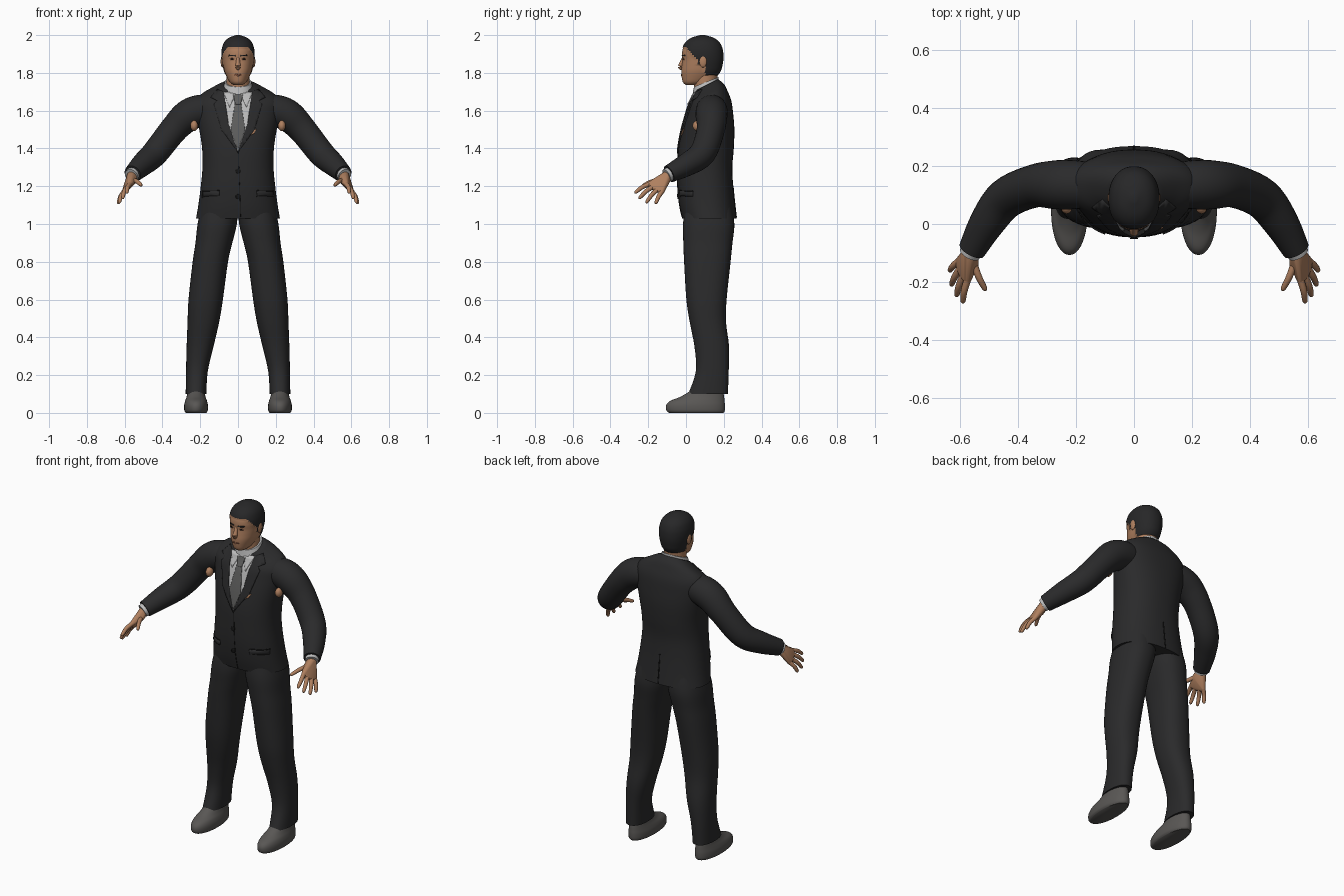
import bpy, bmesh
from math import cos, sin, pi, radians
from mathutils import Vector, Matrix
from mathutils.bvhtree import BVHTree

if "Cube" in bpy.data.objects:
    bpy.data.objects.remove(bpy.data.objects["Cube"])


def material(name, r, g, b):
    m = bpy.data.materials.new(name)
    m.use_nodes = True
    m.diffuse_color = (r, g, b, 1)
    node = m.node_tree.nodes["Principled BSDF"]
    node.inputs["Base Color"].default_value = (r, g, b, 1)
    node.inputs["Roughness"].default_value = 0.8
    return m


CLOTH = material("charcoal cloth", .023, .023, .024)
SEAM = material("black trim", .008, .008, .008)
HAIR = material("dark hair", .02, .02, .021)
SKIN = material("tan skin", .43, .215, .115)
LIPS = material("brown lips", .25, .1, .055)
SHIRT = material("pale grey shirt", .5, .5, .5)
TIE = material("grey tie", .11, .11, .108)
SHOE = material("grey leather", .1, .095, .09)


def finish(name, bm, mat, angle=50):
    mesh = bpy.data.meshes.new(name)
    bm.to_mesh(mesh)
    bm.free()
    mesh.materials.append(mat)
    mesh.shade_smooth()
    mesh.set_sharp_from_angle(angle=radians(angle))
    ob = bpy.data.objects.new(name, mesh)
    bpy.context.collection.objects.link(ob)
    return ob


def spline(rows, steps):
    """Smooth curve through rows of numbers."""
    rows = [Vector(r) for r in rows]
    out = []
    for i in range(len(rows) - 1):
        b, c = rows[i], rows[i + 1]
        a, d = rows[max(i - 1, 0)], rows[min(i + 2, len(rows) - 1)]
        for k in range(steps):
            t = k / steps
            out.append(b + (c - a) * (t / 2) + (a * 2 - b * 5 + c * 4 - d) * (t * t / 2)
                       + (b * 3 - a - c * 3 + d) * (t ** 3 / 2))
    return out + [rows[-1]]


def bridge(name, loops, mat):
    bm = bmesh.new()
    rings = [[bm.verts.new(p) for p in loop] for loop in loops]
    n = len(rings[0])
    for lo, hi in zip(rings, rings[1:]):
        for i in range(n):
            j = (i + 1) % n
            bm.faces.new((lo[i], lo[j], hi[j], hi[i]))
    bm.faces.new(rings[0])
    bm.faces.new(rings[-1])
    bmesh.ops.recalc_face_normals(bm, faces=bm.faces)
    return finish(name, bm, mat)


def loft(name, rows, mat, power=2.3, n=40, steps=4):
    """Rows: height, centre x, half width, front y, back y, optional tilt."""
    rows = [tuple(r) + (0,) * (6 - len(r)) for r in rows]
    loops = []
    for z, cx, rx, yf, yb, tilt in spline(rows, steps):
        loop = []
        for i in range(n):
            c, s = cos(2 * pi * i / n), sin(2 * pi * i / n)
            x = cx + rx * abs(c) ** (2 / power) * (1 if c > 0 else -1)
            dy = (yb - yf) / 2 * abs(s) ** (2 / power) * (1 if s > 0 else -1)
            loop.append((x, (yf + yb) / 2 + dy, z + tilt * dy))
        loops.append(loop)
    return bridge(name, loops, mat)


def tube(name, rows, mat, side=1, n=20, steps=5):
    """Rows: x, y, z, radius."""
    pts = spline([(r[0] * side,) + tuple(r[1:]) for r in rows], steps)
    loops = []
    for i, p in enumerate(pts):
        t = (pts[min(i + 1, len(pts) - 1)] - pts[max(i - 1, 0)]).xyz.normalized()
        u = t.cross(Vector((0, 0, 1))).normalized()
        v = u.cross(t)
        loops.append([p.xyz + (u * cos(a) + v * sin(a)) * p.w
                      for a in (2 * pi * k / n for k in range(n))])
    return bridge(name, loops, mat)


def ball(name, at, size, mat):
    bm = bmesh.new()
    m = Matrix.Translation(at) @ Matrix.Diagonal((*size, 1))
    bmesh.ops.create_uvsphere(bm, u_segments=20, v_segments=12, radius=1, matrix=m)
    return finish(name, bm, mat)


def tree(ob):
    return BVHTree.FromPolygons([v.co for v in ob.data.vertices],
                                [p.vertices for p in ob.data.polygons])


def plate(name, outline, surface, mat, off=.004, face=-1, mirror=1):
    """Thin panel with an (x, z) outline, laid on the front or back of a surface."""
    bm = bmesh.new()
    f = bm.faces.new([bm.verts.new((x * mirror, 0, z)) for x, z in outline])
    f.normal_update()
    if f.normal.y * face < 0:
        f.normal_flip()
    bmesh.ops.triangulate(bm, faces=bm.faces)
    for axis, start in ((0, -.3), (2, 1)):
        for k in range(60):
            co, no = Vector(), Vector()
            co[axis], no[axis] = start + k * (.01 if axis == 0 else .02), 1
            bmesh.ops.bisect_plane(bm, geom=bm.verts[:] + bm.edges[:] + bm.faces[:],
                                   plane_co=co, plane_no=no)
    for v in bm.verts:
        hit = surface.ray_cast(Vector((v.co.x, face, v.co.z)), Vector((0, -face, 0)))[0]
        if hit is None:
            hit = surface.find_nearest(Vector((v.co.x, face * .1, v.co.z)))[0]
        v.co = hit + Vector((0, face * off, 0))
    ob = finish(name, bm, mat)
    mod = ob.modifiers.new("thickness", "SOLIDIFY")
    mod.thickness, mod.offset = off + .002, -1
    return ob


def box(x, z, w, h):
    return [(x - w, z - h), (x + w, z - h), (x + w, z + h), (x - w, z + h)]


def oval(x, z, w, h):
    return [(x + w * cos(k * pi / 8), z + h * sin(k * pi / 8)) for k in range(16)]


# Jacket body
jacket = loft("jacket_body", [
    (1.03, 0, .222, -.02, .268), (1.1, 0, .21, -.035, .26), (1.2, 0, .197, -.045, .25),
    (1.3, 0, .188, -.045, .245), (1.4, 0, .19, -.04, .253), (1.5, 0, .205, -.022, .256),
    (1.58, 0, .22, 0, .25), (1.64, 0, .225, .015, .24, .1), (1.68, 0, .2, .03, .22, .25),
    (1.71, 0, .145, .04, .2, .4), (1.735, 0, .09, .045, .17, .5)], CLOTH, n=56)
front = tree(jacket)

# Shirt front, tie and shirt collar
plate("shirt_front", [(0, 1.385), (.05, 1.52), (.078, 1.7), (-.078, 1.7), (-.05, 1.52)],
      front, SHIRT, .003)
plate("tie_blade", [(0, 1.39), (.038, 1.5), (.016, 1.645), (-.016, 1.645), (-.038, 1.5)],
      front, TIE, .007)
plate("tie_knot", [(.014, 1.635), (.026, 1.685), (-.026, 1.685), (-.014, 1.635)],
      front, TIE, .011)
loft("shirt_collar", [(1.69, 0, .082, .03, .172, .4), (1.72, 0, .077, .036, .172, .4),
                      (1.752, 0, .07, .042, .172, .4)], SHIRT)

# Jacket fastening, back vent and breast pin
for z in (1.28, 1.145):
    plate("button", oval(0, z, .013, .013), front, SEAM, .006)
plate("front_seam", [(.012, 1.04), (.015, 1.04), (.004, 1.385), (.001, 1.385)],
      front, SEAM, .002)
plate("back_vent", box(0, 1.12, .003, .085), front, SEAM, .002, face=1)
plate("breast_pin", [(.07, 1.475), (.085, 1.48), (.1, 1.503), (.083, 1.497)], front, SKIN, .005)

for side, label in ((1, "left"), (-1, "right")):
    # Lapel, shirt collar wing and pocket flap
    lapel = [(0, 1.38), (.088, 1.5), (.128, 1.635), (.11, 1.655), (.145, 1.672),
             (.11, 1.715), (.076, 1.7), (.05, 1.53)]
    plate(label + "_lapel", lapel, front, CLOTH, .007, mirror=side)
    plate(label + "_collar_wing", [(.012, 1.69), (.045, 1.62), (.078, 1.7)],
          front, SHIRT, .008, mirror=side)
    plate(label + "_pocket_flap", [(.1, 1.15), (.19, 1.145), (.188, 1.172), (.1, 1.175)],
          front, CLOTH, .007, mirror=side)
    plate(label + "_pocket_seam", [(.1, 1.175), (.188, 1.172), (.188, 1.176), (.1, 1.179)],
          front, SEAM, .004, mirror=side)

    # Sleeve, shirt cuff and the bare patch at the armpit
    tube(label + "_sleeve", [
        (.11, .13, 1.605, .075), (.2, .135, 1.6, .084), (.27, .135, 1.57, .084),
        (.345, .13, 1.495, .074), (.44, .088, 1.375, .07), (.505, .005, 1.315, .061),
        (.558, -.09, 1.265, .047)], CLOTH, side, n=28)
    tube(label + "_cuff", [(.55, -.075, 1.272, .038), (.565, -.103, 1.256, .037)], SHIRT, side)
    ball(label + "_armpit_patch", (.232 * side, .06, 1.52), (.02, .025, .028), SKIN)

    # Hand: rounded palm with five fingers
    knuckles = [(.573, -.192, 1.212), (.587, -.177, 1.196),
                (.598, -.153, 1.181), (.602, -.127, 1.172)]
    tips = [(.59, -.272, 1.165), (.612, -.25, 1.135), (.63, -.212, 1.112), (.636, -.162, 1.108)]
    bm = bmesh.new()
    for p, r in [((.562, -.098, 1.255), .027), ((.55, -.135, 1.232), .016)] + \
            [(k, .013) for k in knuckles]:
        at = Matrix.Translation((p[0] * side, p[1], p[2]))
        bmesh.ops.create_icosphere(bm, subdivisions=2, radius=r, matrix=at)
    hull = bmesh.ops.convex_hull(bm, input=bm.verts)
    inner = {g for g in hull["geom_interior"] if isinstance(g, bmesh.types.BMVert)}
    bmesh.ops.delete(bm, geom=list(inner), context="VERTS")
    finish(label + "_palm", bm, SKIN, 70)
    fingers = list(zip(knuckles, tips)) + [((.552, -.135, 1.232), (.51, -.23, 1.205))]
    for k, t in fingers:
        k, t = Vector(k), Vector(t)
        mid = k.lerp(t, .5) + Vector((.003, 0, .006))
        tube(label + "_finger", [(*k, .0125), (*mid, .0115), (*k.lerp(t, .9), .009),
                                 (*t, .003)], SKIN, side, n=12)

    # Trouser leg: height, inner x, outer x, front y, back y
    leg = [(1.1, 0, .19, 0, .24), (1.0, .006, .214, -.016, .256), (.9, .03, .225, -.014, .246),
           (.8, .053, .24, -.01, .236), (.6, .08, .262, .002, .215), (.48, .1, .267, .02, .212),
           (.35, .13, .272, .045, .228), (.22, .16, .275, .052, .226), (.1, .168, .277, .012, .222)]
    loft(label + "_trouser_leg", [(z, side * (a + b) / 2, (b - a) / 2, f, k)
                                  for z, a, b, f, k in leg], CLOTH)

    # Shoe
    shoe = [(0, .054, -.09, .198), (.012, .062, -.104, .205), (.04, .063, -.105, .206),
            (.063, .058, -.085, .204), (.083, .051, -.035, .202), (.105, .046, .005, .198),
            (.13, .043, .04, .19)]
    loft(label + "_shoe", [(z, side * .222, w, f, b) for z, w, f, b in shoe], SHOE, 2.1)

# Neck and head
loft("neck", [(1.66, 0, .068, .045, .168), (1.74, 0, .062, .042, .165),
              (1.83, 0, .062, .04, .17)], SKIN, 2)
head = loft("head", [
    (1.735, 0, .022, .0, .06), (1.75, 0, .043, -.016, .11), (1.78, 0, .06, -.023, .155),
    (1.81, 0, .072, -.025, .18), (1.84, 0, .078, -.022, .189), (1.87, 0, .082, -.019, .194),
    (1.9, 0, .084, -.021, .194), (1.93, 0, .081, -.016, .189), (1.96, 0, .07, 0, .174),
    (1.982, 0, .047, .03, .145), (1.996, 0, .01, .075, .1)], SKIN, 2.15, n=64, steps=6)
face = tree(head)

# Hair: upper and rear head faces, raised a little
head.data.materials.append(HAIR)


def hairline(y):
    if y < 0:
        return 1.937
    if y < .06:
        return 1.937 - (y / .06) * .065
    return 1.845 if y < .1 else 1.79


raised = set()
for p in head.data.polygons:
    if p.center.z > hairline(p.center.y):
        p.material_index = 1
        raised.update(p.vertices)
normals = {i: head.data.vertices[i].normal.copy() for i in raised}
for i in raised:
    head.data.vertices[i].co += normals[i] * .004

# Face details
tube("nose", [(0, -.01, 1.885, .008), (0, -.022, 1.855, .011), (0, -.028, 1.832, .0145),
              (0, -.022, 1.817, .006)], SKIN, n=16)
plate("mouth", oval(0, 1.789, .022, .005), face, LIPS, .003)
for side, label in ((1, "left"), (-1, "right")):
    plate(label + "_brow", [(.014, 1.888), (.05, 1.89), (.048, 1.896), (.014, 1.895)],
          face, HAIR, .003, mirror=side)
    plate(label + "_eye", oval(.032, 1.873, .011, .005), face, LIPS, .002, mirror=side)
    plate(label + "_pupil", oval(.032, 1.873, .005, .005), face, SEAM, .003, mirror=side)
    ball(label + "_ear", (.083 * side, .09, 1.86), (.009, .02, .031), SKIN)
